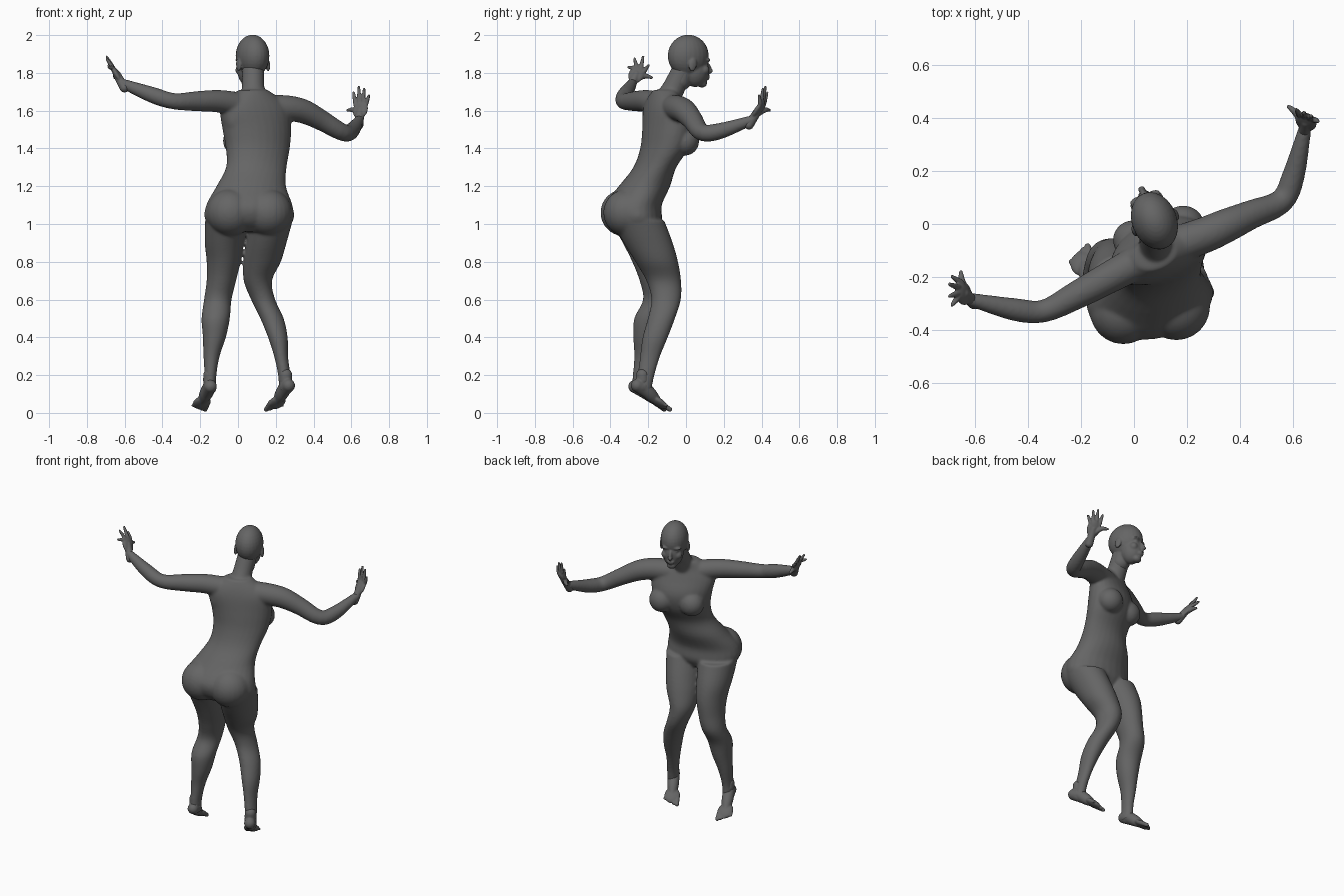
import bpy, bmesh, math
from mathutils import Vector, Matrix

if bpy.data.objects.get("Cube"):
    bpy.data.objects.remove(bpy.data.objects["Cube"])

grey = bpy.data.materials.new("plain grey")
grey.use_nodes = True
grey.diffuse_color = (0.13, 0.13, 0.13, 1)
grey.node_tree.nodes["Principled BSDF"].inputs["Base Color"].default_value = grey.diffuse_color

CHEST_YAW = math.radians(22)
HIP_YAW = math.radians(8)


def smooth_path(points, steps=4):
    """Catmull-Rom through points of any dimension."""
    p = [Vector(q) for q in points]
    p = [p[0] * 2 - p[1]] + p + [p[-1] * 2 - p[-2]]
    out = []
    for a, b, c, d in zip(p, p[1:], p[2:], p[3:]):
        for i in range(steps):
            t = i / steps
            out.append((b * 2 + (c - a) * t + (a * 2 - b * 5 + c * 4 - d) * t ** 2
                        + (b * 3 - a - c * 3 + d) * t ** 3) / 2)
    return out + [p[-2]]


def skin(bm, rings):
    """Bridge rings of coordinates into a closed body."""
    loops = [[bm.verts.new(co) for co in ring] for ring in rings]
    n = len(loops[0])
    for low, high in zip(loops, loops[1:]):
        for i in range(n):
            j = (i + 1) % n
            bm.faces.new((low[i], low[j], high[j], high[i]))
    bm.faces.new(loops[0][::-1])
    bm.faces.new(loops[-1])


def stack(bm, rows, n=28):
    """Loft of level ellipses: x, y, z, half width, half depth, yaw."""
    rings = []
    for x, y, z, a, b, yaw in smooth_path(rows):
        turn = Matrix.Rotation(yaw, 3, 'Z')
        rings.append([Vector((x, y, z)) + turn @ Vector((a * math.cos(k), b * math.sin(k), 0))
                      for k in (math.tau * i / n for i in range(n))])
    skin(bm, rings)


def limb(bm, rows, n=20):
    """Round tube along a path of x, y, z, radius."""
    path = smooth_path(rows)
    rings = []
    for i, p in enumerate(path):
        along = (path[min(i + 1, len(path) - 1)] - path[max(i - 1, 0)]).to_3d()
        turn = along.to_track_quat('Z', 'Y')
        rings.append([p.to_3d() + turn @ Vector((p[3] * math.cos(k), p[3] * math.sin(k), 0))
                      for k in (math.tau * i / n for i in range(n))])
    skin(bm, rings)
    for end in (rows[0], rows[-1]):
        blob(bm, end[:3], [end[3]] * 3)


def blob(bm, centre, radii, turn=None):
    turn = turn or Matrix.Identity(4)
    matrix = Matrix.Translation(centre) @ turn @ Matrix.Diagonal((*radii, 1))
    bmesh.ops.create_uvsphere(bm, u_segments=24, v_segments=16, radius=1, matrix=matrix)


def frame(side, forward, up):
    """Rotation whose columns are the three given axes."""
    return Matrix((side, forward, up)).transposed().to_4x4()


def finish(name, bm, voxel, rounds):
    """Fuse the overlapping pieces into one smooth skin."""
    bmesh.ops.recalc_face_normals(bm, faces=bm.faces)
    mesh = bpy.data.meshes.new(name)
    bm.to_mesh(mesh)
    bm.free()
    mesh.materials.append(grey)
    obj = bpy.data.objects.new(name, mesh)
    bpy.context.collection.objects.link(obj)
    fuse = obj.modifiers.new("fuse", 'REMESH')
    fuse.mode = 'VOXEL'
    fuse.voxel_size = voxel
    fuse.use_smooth_shade = True
    relax = obj.modifiers.new("relax", 'SMOOTH')
    relax.factor = 0.5
    relax.iterations = rounds


# Torso, pelvis to neck base
body = bmesh.new()
stack(body, [
    (.06, -.26, .96, .17, .10, HIP_YAW), (.06, -.275, 1.02, .235, .145, HIP_YAW),
    (.06, -.28, 1.1, .23, .15, HIP_YAW), (.07, -.22, 1.2, .185, .135, HIP_YAW),
    (.097, -.165, 1.3, .163, .11, .25), (.105, -.115, 1.4, .175, .12, .35),
    (.10, -.10, 1.5, .19, .12, CHEST_YAW), (.09, -.115, 1.6, .195, .095, CHEST_YAW),
    (.083, -.12, 1.66, .15, .075, CHEST_YAW), (.08, -.11, 1.71, .08, .06, CHEST_YAW)])
limb(body, [(.085, -.11, 1.64, .07), (.08, -.065, 1.72, .06), (.08, -.015, 1.82, .058)])
for x, y in ((-.04, -.325), (.16, -.31)):
    blob(body, (x, y, 1.06), (.127, .128, .125))
for x, y in ((.0, -.06), (.185, -.005)):
    blob(body, (x, y, 1.44), (.08, .075, .078))
for x, y in ((-.01, -.185), (.16, -.125)):
    blob(body, (x, y, 1.56), (.06, .045, .085))

# Legs, hip to ankle
stack(body, [
    (-.06, -.26, 1.02, .115, .14, 0), (-.073, -.205, .9, .103, .13, 0),
    (-.076, -.17, .8, .09, .115, 0), (-.088, -.15, .7, .078, .096, 0),
    (-.107, -.145, .6, .073, .082, 0), (-.118, -.195, .5, .075, .079, 0),
    (-.125, -.21, .4, .061, .069, 0), (-.14, -.222, .3, .043, .052, 0),
    (-.146, -.238, .2, .032, .044, 0), (-.15, -.245, .11, .034, .045, 0)])
stack(body, [
    (.175, -.255, 1.02, .115, .14, 0), (.15, -.2, .9, .107, .13, 0),
    (.128, -.155, .8, .099, .113, 0), (.105, -.118, .7, .075, .092, 0),
    (.133, -.105, .6, .064, .078, 0), (.18, -.13, .5, .062, .072, 0),
    (.211, -.163, .4, .052, .067, 0), (.228, -.19, .3, .037, .053, 0),
    (.245, -.212, .2, .033, .045, 0), (.252, -.228, .12, .034, .045, 0)])

# Arms, shoulder to wrist
limb(body, [(.02, -.14, 1.63, .065), (-.1, -.205, 1.65, .06), (-.22, -.27, 1.65, .053),
            (-.34, -.328, 1.65, .043), (-.45, -.322, 1.682, .043), (-.615, -.285, 1.745, .026)])
limb(body, [(.17, -.075, 1.615, .07), (.27, -.04, 1.612, .068), (.35, -.005, 1.595, .064),
            (.44, .035, 1.55, .055), (.555, .085, 1.485, .046), (.60, .18, 1.492, .043),
            (.642, .35, 1.55, .026)])
finish("body", body, 0.008, 8)

# Head, built in its own turned frame
head = bmesh.new()
turn = Matrix.Rotation(CHEST_YAW, 4, 'Z')
base = Vector((.077, .012, 1.86))


def face_part(side, forward, up, radii, tilt=0):
    blob(head, base + turn @ Vector((side, forward, up)), radii,
         turn @ Matrix.Rotation(tilt, 4, 'X'))


face_part(0, 0, .03, (.085, .112, .112))
face_part(0, .04, -.045, (.064, .074, .09))
face_part(0, .078, -.115, (.03, .027, .023))
face_part(0, .112, -.035, (.012, .02, .034), .35)
face_part(0, .127, -.05, (.015, .014, .011))
face_part(0, .108, -.08, (.025, .013, .007))
face_part(0, .105, -.091, (.022, .013, .008))
limb(head, [(.08, -.03, 1.76, .056), (.08, .0, 1.84, .056)])
for s in (-1, 1):
    face_part(s * .032, .093, .008, (.03, .017, .009))
    face_part(s * .031, .089, -.012, (.015, .013, .009))
    face_part(s * .04, .075, -.045, (.025, .028, .026))
    face_part(s * .084, -.008, -.018, (.010, .022, .036), -.2)
finish("head", head, 0.006, 3)


def hand(name, wrist, palm, thumb, tips):
    """Palm plate, four fingers and a thumb reaching to given tips."""
    bm = bmesh.new()
    wrist, palm, thumb = Vector(wrist), Vector(palm), Vector(thumb)
    tips = [Vector(t) for t in tips]
    up = (palm - wrist).normalized()
    across = tips[0] - tips[-1]
    across = (across - up * across.dot(up)).normalized()
    blob(bm, palm, (.042, .017, .055), frame(across, up.cross(across), up))
    limb(bm, [(*(wrist - up * .03), .025), (*wrist, .024), (*palm, .021)])
    for k, tip in zip((.029, .01, -.01, -.028), tips):
        root = palm + across * k + up * .03
        limb(bm, [(*palm.lerp(root, .3), .011), (*root, .0115),
                  (*root.lerp(tip, .55), .0105), (*tip, .007)], 12)
    limb(bm, [(*wrist.lerp(palm, .4), .015), (*palm.lerp(thumb, .55), .014),
              (*thumb, .008)], 12)
    finish(name, bm, 0.0045, 2)


hand("right_hand", (-.615, -.285, 1.745), (-.642, -.262, 1.792), (-.652, -.182, 1.775),
     [(-.685, -.198, 1.84), (-.695, -.227, 1.885), (-.695, -.272, 1.875), (-.685, -.305, 1.83)])
hand("left_hand", (.642, .35, 1.55), (.648, .385, 1.605), (.582, .442, 1.602),
     [(.612, .43, 1.695), (.64, .42, 1.725), (.668, .407, 1.715), (.693, .387, 1.68)])


def foot(name, ankle, heel, ball, toe, outer):
    """Heel, arch and five toes; outer is the x direction of the small toe."""
    bm = bmesh.new()
    ankle, heel, ball, toe = map(Vector, (ankle, heel, ball, toe))
    forward = (toe - heel).normalized()
    side = Vector((forward.y, -forward.x, 0)).normalized() * outer
    turn = frame(side, forward, side.cross(forward))
    limb(bm, [(*(ankle + Vector((0, 0, .06))), .034), (*ankle, .036), (*heel, .034)])
    limb(bm, [(*ankle, .036), (*ankle.lerp(ball, .5), .035), (*ball, .021)])
    limb(bm, [(*heel, .034), (*heel.lerp(ball, .5), .027), (*ball, .021)])
    blob(bm, ball, (.048, .055, .021), turn)
    for k in range(5):
        off = side * (k * .02 - .038)
        tip = toe + off - forward * (.009 * k)
        r = .015 - .0015 * k
        limb(bm, [(*(ball + off * .9), r), (*tip, r * .85)], 12)
    finish(name, bm, 0.005, 3)


foot("right_foot", (-.15, -.245, .14), (-.146, -.272, .14), (-.192, -.15, .055),
     (-.21, -.098, .018), -1)
foot("left_foot", (.253, -.23, .14), (.268, -.258, .145), (.205, -.145, .055),
     (.183, -.098, .018), 1)
